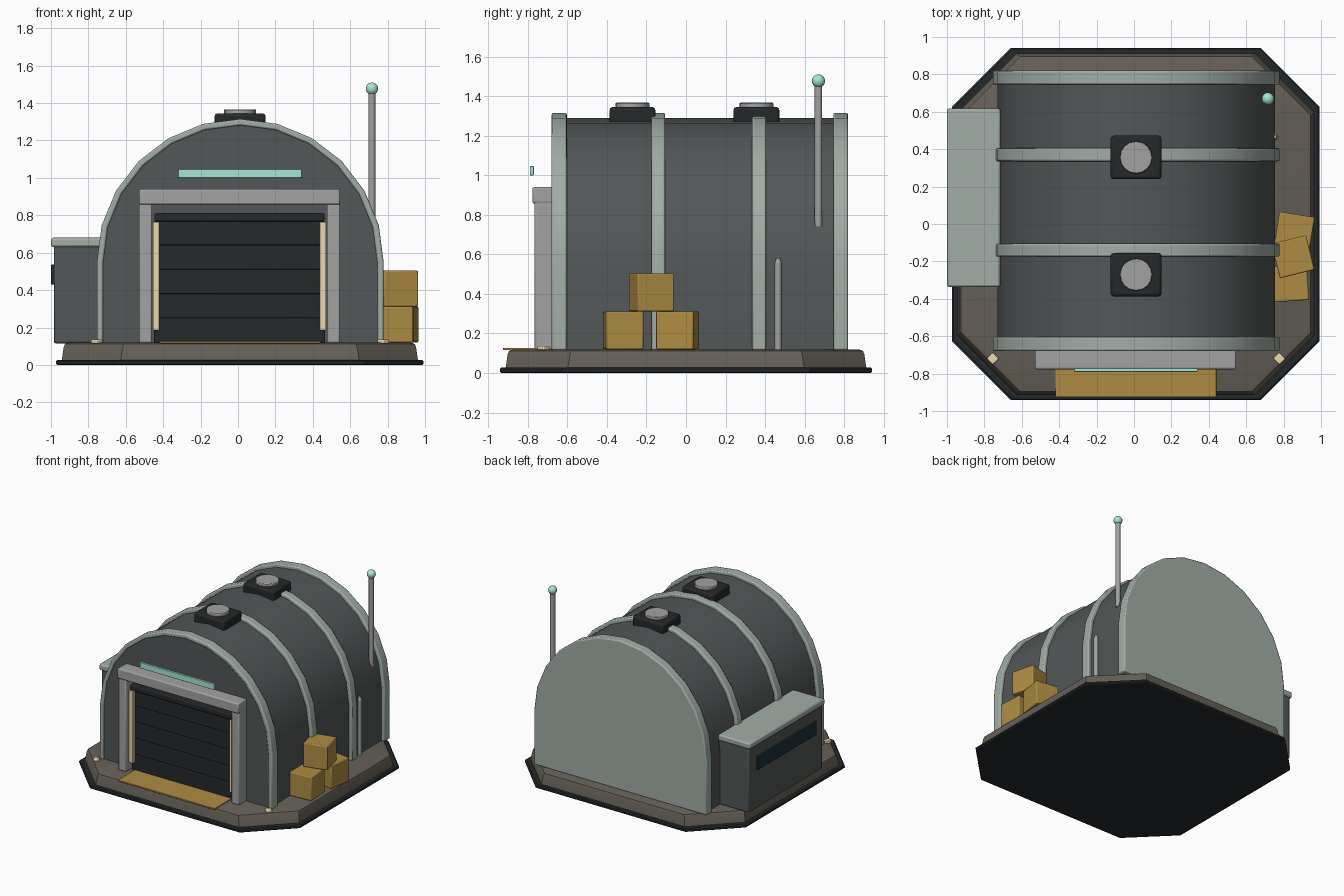
import bpy, bmesh
from math import sin, cos, pi, radians
from mathutils import Matrix

if "Cube" in bpy.data.objects:
    bpy.data.objects.remove(bpy.data.objects["Cube"])

CX = 0.012  # centre line of the hangar


def mat(name, r, g, b):
    m = bpy.data.materials.new(name)
    m.diffuse_color = (r, g, b, 1)
    m.use_nodes = True
    m.node_tree.nodes["Principled BSDF"].inputs["Base Color"].default_value = m.diffuse_color
    return m


HULL = mat("hull_grey", 0.085, 0.095, 0.095)
TRIM = mat("pale_green_grey", 0.36, 0.42, 0.38)
STONE = mat("foundation", 0.13, 0.115, 0.095)
BLACK = mat("near_black", 0.018, 0.021, 0.023)
METAL = mat("metal", 0.36, 0.36, 0.36)
TEAL = mat("teal_light", 0.38, 0.80, 0.66)
CREAM = mat("cream_light", 0.85, 0.68, 0.42)
YELLOW = mat("ochre", 0.42, 0.26, 0.055)
GLASS = mat("dark_glass", 0.012, 0.03, 0.04)


def finish(name, bm, material, bevel=0.0, segments=2, angle=40):
    bmesh.ops.recalc_face_normals(bm, faces=bm.faces)
    me = bpy.data.meshes.new(name)
    bm.to_mesh(me)
    bm.free()
    ob = bpy.data.objects.new(name, me)
    bpy.context.collection.objects.link(ob)
    me.materials.append(material)
    if bevel:
        b = ob.modifiers.new("Bevel", 'BEVEL')
        b.width, b.segments = bevel, segments
        b.limit_method, b.angle_limit = 'ANGLE', radians(50)
    bpy.ops.object.select_all(action='DESELECT')
    ob.select_set(True)
    bpy.context.view_layer.objects.active = ob
    bpy.ops.object.shade_smooth_by_angle(angle=radians(angle))
    return ob


def box(name, x, y, z, material, bevel=0.008, rot=0):
    """Box from (min, max) pairs, optionally turned about its vertical axis."""
    bm = bmesh.new()
    bmesh.ops.create_cube(bm, size=1)
    size = [p[1] - p[0] for p in (x, y, z)]
    mid = [(p[1] + p[0]) / 2 for p in (x, y, z)]
    bm.transform(Matrix.Translation(mid) @ Matrix.Rotation(radians(rot), 4, 'Z')
                 @ Matrix.Diagonal((*size, 1)))
    return finish(name, bm, material, bevel)


def cylinder(name, x, y, z0, z1, r, material, bevel=0.0, sides=16, top=None):
    bm = bmesh.new()
    bmesh.ops.create_cone(bm, cap_ends=True, segments=sides, radius1=r,
                          radius2=r if top is None else top, depth=z1 - z0)
    bm.transform(Matrix.Translation((x, y, (z0 + z1) / 2)))
    return finish(name, bm, material, bevel)


def arch(r, bottom=0.115, zc=0.548, n=12):
    pts = [(CX + r * cos(pi * i / n), zc + r * sin(pi * i / n)) for i in range(n + 1)]
    return [(CX + r, bottom)] + pts + [(CX - r, bottom)]


def extrude_y(name, pts, y0, y1, material, bevel=0.0):
    bm = bmesh.new()
    f = bm.faces.new([bm.verts.new((x, y0, z)) for x, z in pts])
    res = bmesh.ops.extrude_face_region(bm, geom=[f])
    verts = [v for v in res['geom'] if isinstance(v, bmesh.types.BMVert)]
    bmesh.ops.translate(bm, verts=verts, vec=(0, y1 - y0, 0))
    return finish(name, bm, material, bevel)


def octagon_stack(name, levels, material):
    """Chamfered rectangle lofted through (half_x, half_y, z) levels."""
    bm = bmesh.new()
    rings = []
    for hx, hy, z in levels:
        cx, cy = hx - 0.315, hy - 0.315
        p = [(hx, -cy), (hx, cy), (cx, hy), (-cx, hy),
             (-hx, cy), (-hx, -cy), (-cx, -hy), (cx, -hy)]
        rings.append([bm.verts.new((a + 0.01, b, z)) for a, b in p])
    for lo, hi in zip(rings, rings[1:]):
        for i in range(8):
            j = (i + 1) % 8
            bm.faces.new((lo[i], lo[j], hi[j], hi[i]))
    bm.faces.new(rings[0])
    bm.faces.new(rings[-1])
    return finish(name, bm, material, angle=30)


# Foundation
octagon_stack("base_skirt", [(0.975, 0.935, 0), (0.982, 0.942, 0.006),
                             (0.982, 0.942, 0.02), (0.975, 0.935, 0.027)], BLACK)
octagon_stack("foundation", [(0.953, 0.913, 0.02), (0.942, 0.902, 0.095),
                             (0.935, 0.895, 0.112), (0.915, 0.875, 0.12)], STONE)

# Barrel hull, ribs and rear wall
extrude_y("hull", arch(0.741), -0.672, 0.78, HULL)
for i, (y0, y1) in enumerate([(-0.68, -0.603), (-0.175, -0.105), (0.335, 0.405)]):
    extrude_y(f"rib_{i + 1}", arch(0.767) + arch(0.733)[::-1], y0, y1, TRIM, 0.009)
extrude_y("rear_wall", arch(0.767), 0.745, 0.82, TRIM, 0.009)

# Door frame, with a slatted shutter and lit side strips
for side, s in (("left", -1), ("right", 1)):
    a, b = sorted((CX - 0.004 + s * 0.468, CX - 0.004 + s * 0.537))
    box(f"door_post_{side}", (a, b), (-0.765, -0.66), (0.118, 0.87), METAL)
    a, b = sorted((CX - 0.004 + s * 0.428, CX - 0.004 + s * 0.463))
    box(f"door_light_{side}", (a, b), (-0.735, -0.68), (0.185, 0.765), CREAM, 0.003)
box("door_lintel", (-0.53, 0.546), (-0.777, -0.66), (0.857, 0.94), METAL, 0.01)
for i in range(5):
    z = 0.12 + i * 0.13
    box(f"door_slat_{i + 1}", (-0.45, 0.465), (-0.71, -0.66), (z, z + 0.13), BLACK, 0.006)
box("door_roller", (-0.446, 0.462), (-0.735, -0.66), (0.768, 0.812), BLACK)
box("sign_light", (-0.32, 0.34), (-0.79, -0.77), (1.0, 1.047), TEAL, 0.003)
box("door_ramp", (-0.42, 0.44), (-0.925, -0.70), (0.115, 0.127), YELLOW, 0.002)

# Ground marker lights
for side, x in (("left", -0.755), ("right", 0.777)):
    box(f"ground_light_{side}", (x - 0.023, x + 0.023), (-0.743, -0.697),
        (0.115, 0.136), CREAM, 0.005, 45)

# Side annex
box("annex_body", (-0.985, -0.70), (-0.325, 0.61), (0.115, 0.64), HULL, 0.012)
box("annex_roof", (-1.0, -0.715), (-0.337, 0.618), (0.63, 0.68), TRIM, 0.012)
box("annex_window", (-1.0, -0.97), (-0.23, 0.51), (0.43, 0.536), GLASS, 0.003)

# Roof vents
for side, y in (("front", -0.271), ("rear", 0.356)):
    box(f"vent_box_{side}", (-0.125, 0.147), (y - 0.116, y + 0.116), (1.257, 1.345), BLACK, 0.015)
    cylinder(f"vent_cap_{side}", 0.011, y, 1.33, 1.367, 0.086, METAL, 0.005)

# Antenna and wall pipe
cylinder("antenna_mast", 0.716, 0.67, 0.74, 1.47, 0.019, METAL, sides=12)
bm = bmesh.new()
bmesh.ops.create_uvsphere(bm, u_segments=16, v_segments=10, radius=0.033)
bm.transform(Matrix.Translation((0.716, 0.67, 1.477)))
finish("antenna_light", bm, TEAL)
cylinder("wall_pipe", 0.754, 0.466, 0.115, 0.555, 0.018, METAL, sides=12)
cylinder("wall_pipe_tip", 0.754, 0.466, 0.555, 0.582, 0.018, METAL, sides=12, top=0.008)

# Stacked crates: centre x, centre y, base z, turn
for i, (x, y, z, rot) in enumerate([(0.835, -0.317, 0.12, 4), (0.857, -0.043, 0.12, -9),
                                    (0.85, -0.175, 0.312, 14)]):
    h = 0.095
    box(f"crate_{i + 1}", (x - h, x + h), (y - h, y + h), (z, z + 0.192), YELLOW, 0.007, rot)
